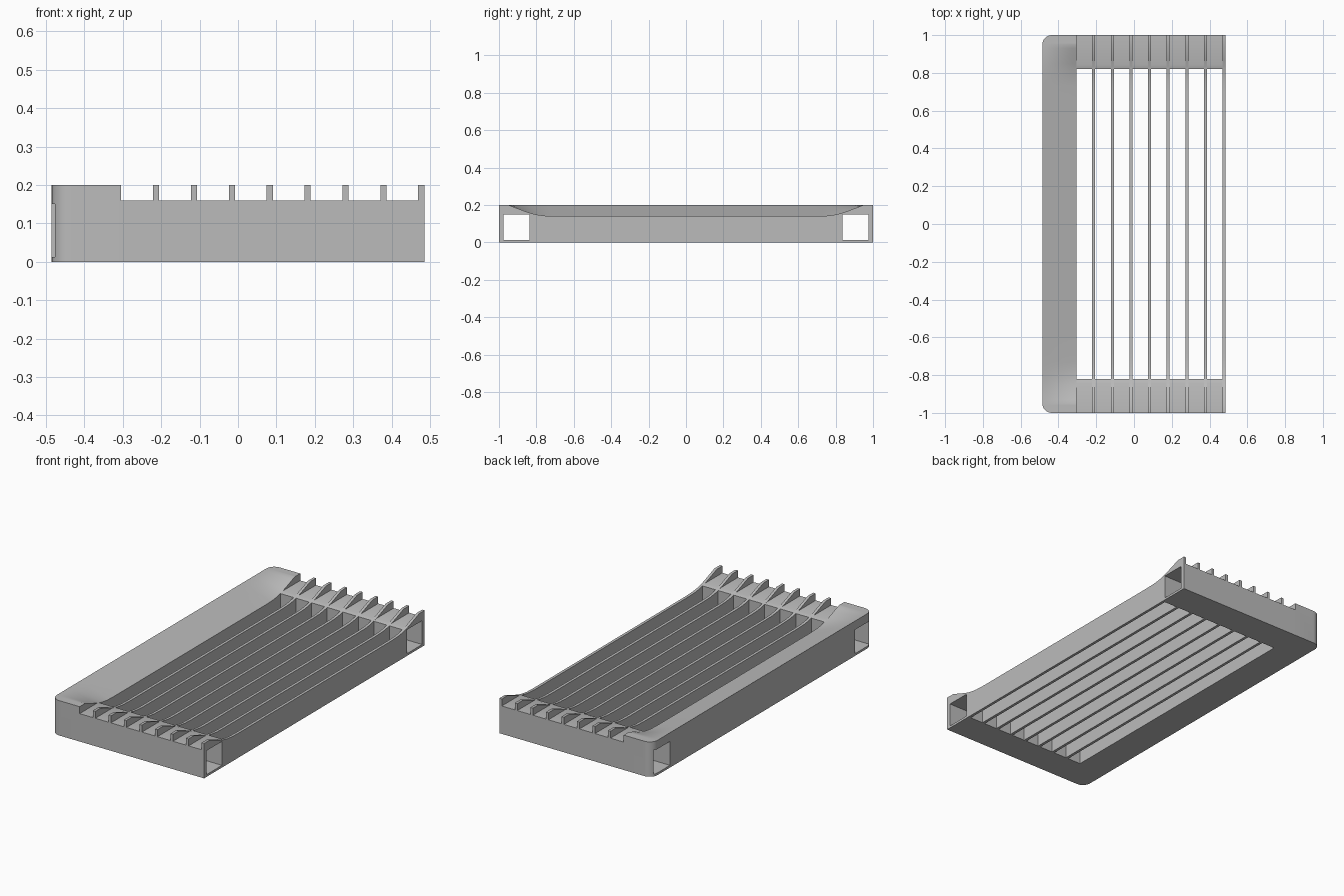
import bpy, bmesh, math

if "Cube" in bpy.data.objects:
    bpy.data.objects.remove(bpy.data.objects["Cube"], do_unlink=True)

GREY = (0.5, 0.5, 0.5, 1)
mat = bpy.data.materials.new("plain grey")
mat.use_nodes = True
mat.diffuse_color = GREY
mat.node_tree.nodes["Principled BSDF"].inputs["Base Color"].default_value = GREY

X0, XI, X1 = -0.485, -0.305, 0.485      # outer rim, inner rim, open side
TOP, FLOOR, RADIUS = 0.2, 0.16, 0.05
SCOOP = [(0.69, 0.14), (0.75, 0.142), (0.79, 0.147), (0.83, 0.156), (0.87, 0.17), (0.95, TOP)]


def scoop(y):
    """Height of the dished top at a distance y from the middle."""
    y = abs(y)
    if y <= SCOOP[0][0]:
        return SCOOP[0][1]
    for (a, za), (b, zb) in zip(SCOOP, SCOOP[1:]):
        if y <= b:
            return za + (zb - za) * (y - a) / (b - a)
    return TOP


def finish(name, bm):
    bmesh.ops.recalc_face_normals(bm, faces=bm.faces[:])
    mesh = bpy.data.meshes.new(name)
    bm.to_mesh(mesh)
    bm.free()
    mesh.materials.append(mat)
    ob = bpy.data.objects.new(name, mesh)
    bpy.context.collection.objects.link(ob)
    return ob


def extrude_x(name, profile, xa, xb):
    """Solid from a (y, z) profile running from xa to xb."""
    bm = bmesh.new()
    face = bm.faces.new([bm.verts.new((xa, y, z)) for y, z in profile])
    out = bmesh.ops.extrude_face_region(bm, geom=[face])["geom"]
    moved = [v for v in out if isinstance(v, bmesh.types.BMVert)]
    bmesh.ops.translate(bm, verts=moved, vec=(xb - xa, 0, 0))
    return finish(name, bm)


def side_rim():
    """Solid side rim: dished top, rounded outer corners."""
    half = [i * 0.115 for i in range(1, 6)] + [0.69 + i * 0.02 for i in range(14)]
    half += [1 - RADIUS + RADIUS * math.sin(math.radians(a)) for a in range(0, 91, 10)]
    half = sorted(set(round(y, 4) for y in half))
    rows = [-y for y in reversed(half)] + [0] + half
    cols = 8
    bm = bmesh.new()
    grid = []
    for y in rows:
        d = max(0, abs(y) - (1 - RADIUS))
        outer = X0 + RADIUS - math.sqrt(max(0, RADIUS ** 2 - d * d))
        pts = []
        for i in range(cols + 1):
            x = outer + (XI - outer) * i / cols
            t = (x - X0) / (XI - X0)
            pts.append(bm.verts.new((x, y, TOP - (TOP - scoop(y)) * t)))
        # close each cross-section along the bottom
        pts += [bm.verts.new((XI, y, 0)), bm.verts.new((outer, y, 0))]
        grid.append(pts)
    n = cols + 3
    for a, b in zip(grid, grid[1:]):
        for i in range(n):
            j = (i + 1) % n
            bm.faces.new((a[i], a[j], b[j], b[i]))
    bm.faces.new(grid[0])
    bm.faces.new(grid[-1])
    return finish("side_rim", bm)


parts = [side_rim()]

# Hollow end blocks
inner = [(y, min(FLOOR, scoop(y))) for y in (0.843, 0.83, 0.82)]
for side, s in (("front", -1), ("back", 1)):
    profile = [(0.82, 0), (1, 0), (1, FLOOR)] + inner
    parts.append(extrude_x(side + "_end_block", [(s * y, z) for y, z in profile], XI, X1))

# Slats with raised fins at both ends
ridge = [(1, TOP)] + SCOOP[::-1]
slat_profile = [(-1, 0), (1, 0)] + ridge + [(-y, z) for y, z in reversed(ridge)]
for i in range(8):
    x = X1 - 0.016 - (7 - i) * 0.0986
    parts.append(extrude_x("slat_%d" % (i + 1), slat_profile, x, x + 0.016))

# Square channels through both ends
cutters = []
for s in (-1, 1):
    hole = [(0.838, 0.013), (0.977, 0.013), (0.977, 0.15), (0.838, 0.15)]
    cutters.append(extrude_x("channel_cutter", [(s * y, z) for y, z in hole], -0.6, 0.6))
    cutters[-1].hide_render = True

for ob in parts:
    for c in cutters:
        mod = ob.modifiers.new("channel", "BOOLEAN")
        mod.operation, mod.solver, mod.object = "DIFFERENCE", "EXACT", c
    bpy.ops.object.select_all(action="DESELECT")
    bpy.context.view_layer.objects.active = ob
    ob.select_set(True)
    for mod in list(ob.modifiers):
        bpy.ops.object.modifier_apply(modifier=mod.name)
    bpy.ops.object.shade_smooth_by_angle(angle=math.radians(25))
for c in cutters:
    bpy.data.objects.remove(c, do_unlink=True)
